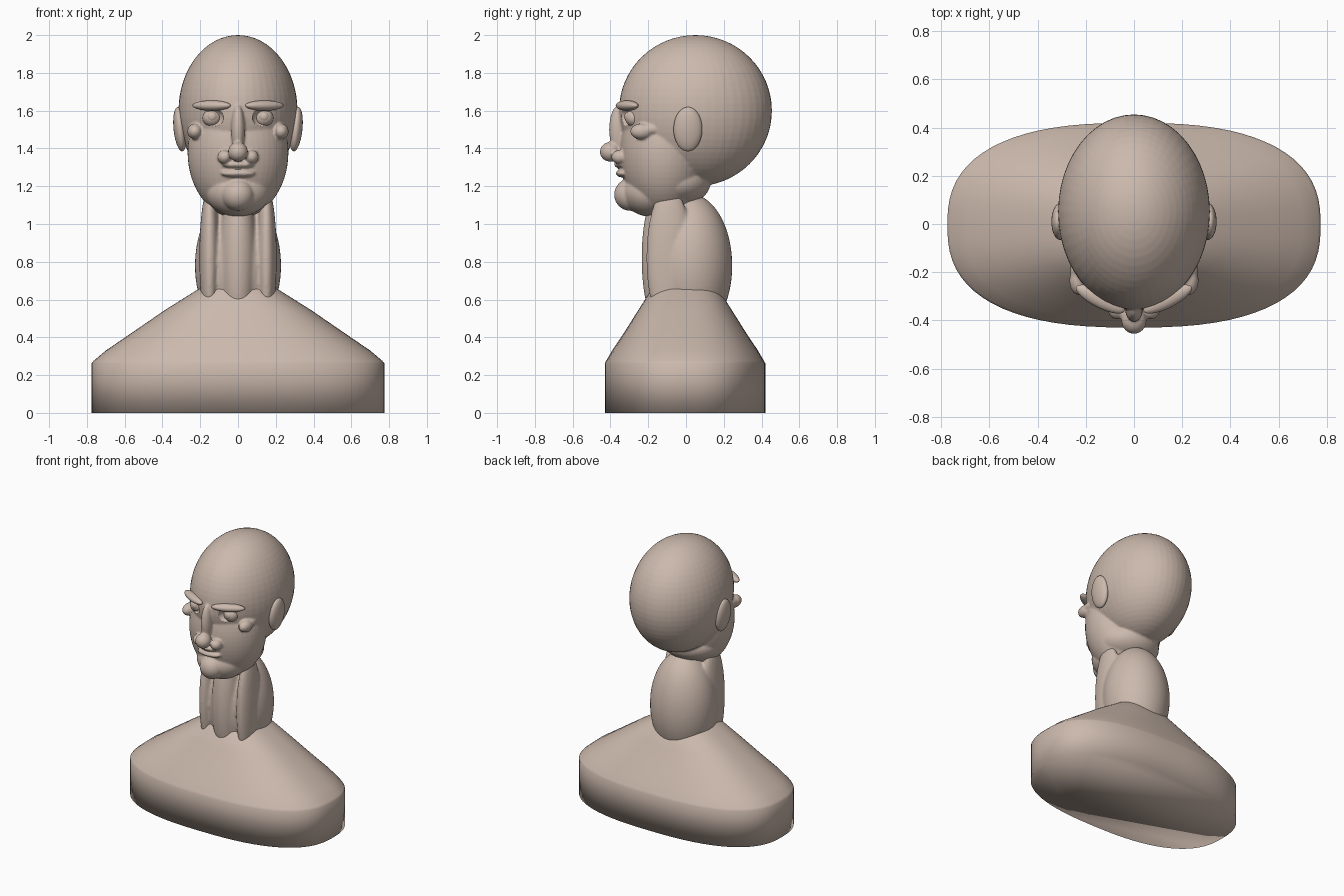
import bpy, bmesh, math
from mathutils import Matrix, Vector

cube = bpy.data.objects.get("Cube")
if cube:
    bpy.data.objects.remove(cube, do_unlink=True)

clay = bpy.data.materials.new("warm_clay")
clay.use_nodes = True
COLOUR = (0.60, 0.485, 0.415, 1)
clay.diffuse_color = COLOUR
clay.node_tree.nodes["Principled BSDF"].inputs["Base Color"].default_value = COLOUR


def finish(name, bm):
    """Turn a bmesh into a smooth clay object."""
    bmesh.ops.recalc_face_normals(bm, faces=bm.faces)
    for f in bm.faces:
        f.smooth = True
    mesh = bpy.data.meshes.new(name)
    bm.to_mesh(mesh)
    bm.free()
    mesh.materials.append(clay)
    obj = bpy.data.objects.new(name, mesh)
    bpy.context.scene.collection.objects.link(obj)
    return obj


def add_ball(bm, centre, radii, yaw=0, tilt=0):
    """Add one ellipsoid; yaw turns it about z, tilt about y (degrees)."""
    turn = Matrix.Rotation(math.radians(yaw), 4, 'Z') @ Matrix.Rotation(math.radians(tilt), 4, 'Y')
    place = Matrix.Translation(centre) @ turn @ Matrix.Diagonal((*radii, 1))
    bmesh.ops.create_uvsphere(bm, u_segments=48, v_segments=32, radius=1, matrix=place)


def ball(name, centre, radii, yaw=0, tilt=0):
    bm = bmesh.new()
    add_ball(bm, centre, radii, yaw, tilt)
    return finish(name, bm)


def pair(name, centre, radii, yaw=0, tilt=0):
    """A left part and its mirror image on the right."""
    x, y, z = centre
    return [ball("left_" + name, (x, y, z), radii, yaw, tilt),
            ball("right_" + name, (-x, y, z), radii, -yaw, -tilt)]


def blend(name, balls, voxel, rounds):
    """Fuse ellipsoids into one softly blended form; off-centre ones are mirrored."""
    bm = bmesh.new()
    for (x, y, z), radii in balls:
        for side in ((1, -1) if x else (1,)):
            add_ball(bm, (x * side, y, z), radii)
    obj = finish(name, bm)
    mod = obj.modifiers.new("fuse", 'REMESH')
    mod.mode = 'VOXEL'
    mod.voxel_size = voxel
    mod.use_smooth_shade = True
    mod = obj.modifiers.new("soften", 'SMOOTH')
    mod.factor = 0.5
    mod.iterations = rounds
    return obj


# Shoulder plinth: rounded-oblong rings (half width, half depth, height)
RINGS = [(0.775, 0.425, 0), (0.775, 0.425, 0.262), (0.765, 0.418, 0.275),
         (0.70, 0.386, 0.33), (0.571, 0.327, 0.418), (0.386, 0.247, 0.545),
         (0.217, 0.18, 0.651), (0.12, 0.12, 0.70)]
SIDES = 72


def oblong(angle, power):
    c, s = math.cos(angle), math.sin(angle)
    return (math.copysign(abs(c) ** (2 / power), c),
            math.copysign(abs(s) ** (2 / power), s))


bm = bmesh.new()
loops = []
for rx, ry, z in RINGS:
    loop = []
    for i in range(SIDES):
        u, v = oblong(math.tau * i / SIDES, 2.55)
        loop.append(bm.verts.new((rx * u, ry * v - 0.005, z)))
    loops.append(loop)
for low, high in zip(loops, loops[1:]):
    for i in range(SIDES):
        j = (i + 1) % SIDES
        bm.faces.new((low[i], low[j], high[j], high[i]))
bm.faces.new(loops[0][::-1])
bm.faces.new(loops[-1])
finish("shoulder_plinth", bm)

# Neck with throat and side muscles
blend("neck", [
    ((0, 0.02, 0.78), (0.228, 0.225, 0.38)),
    ((0, -0.115, 0.82), (0.10, 0.12, 0.40)),
    ((0.15, -0.09, 0.82), (0.055, 0.12, 0.38)),
], 0.010, 3)

# Head: cranium, face, jaw, chin, cheeks, nose and lips
head = blend("head", [
    ((0, 0.05, 1.60), (0.315, 0.405, 0.40)),      # cranium
    ((0, -0.115, 1.38), (0.267, 0.235, 0.35)),    # face
    ((0, -0.07, 1.22), (0.22, 0.20, 0.13)),       # jaw back
    ((0, -0.19, 1.17), (0.17, 0.15, 0.13)),       # jaw front
    ((0, -0.295, 1.155), (0.085, 0.085, 0.085)),  # chin
    ((0.228, -0.235, 1.49), (0.04, 0.06, 0.042)), # cheekbone
    ((0.215, -0.19, 1.50), (0.05, 0.08, 0.035)),  # cheekbone tail
    ((0, -0.355, 1.50), (0.036, 0.052, 0.13)),    # nose bridge
    ((0, -0.40, 1.382), (0.052, 0.056, 0.052)),   # nose tip
    ((0.072, -0.35, 1.355), (0.037, 0.045, 0.037)),  # nostril
    ((0, -0.335, 1.315), (0.085, 0.045, 0.022)),  # upper lip
    ((0, -0.33, 1.268), (0.09, 0.042, 0.022)),    # lower lip
], 0.007, 3)

# Eye sockets cut into the head
for socket in pair("eye_socket_cutter", (0.137, -0.35, 1.562), (0.062, 0.062, 0.055)):
    socket.hide_render = True
    socket.hide_viewport = True
    socket.display_type = 'WIRE'
    mod = head.modifiers.new(socket.name, 'BOOLEAN')
    mod.operation = 'DIFFERENCE'
    mod.object = socket

# Eyes, brows and ears
pair("eyeball", (0.137, -0.272, 1.562), (0.05, 0.05, 0.048))
pair("iris", (0.137, -0.308, 1.568), (0.026, 0.018, 0.026))
pair("brow", (0.14, -0.312, 1.627), (0.112, 0.036, 0.027), yaw=27)
pair("ear", (0.307, 0.01, 1.502), (0.034, 0.076, 0.118), tilt=6)
